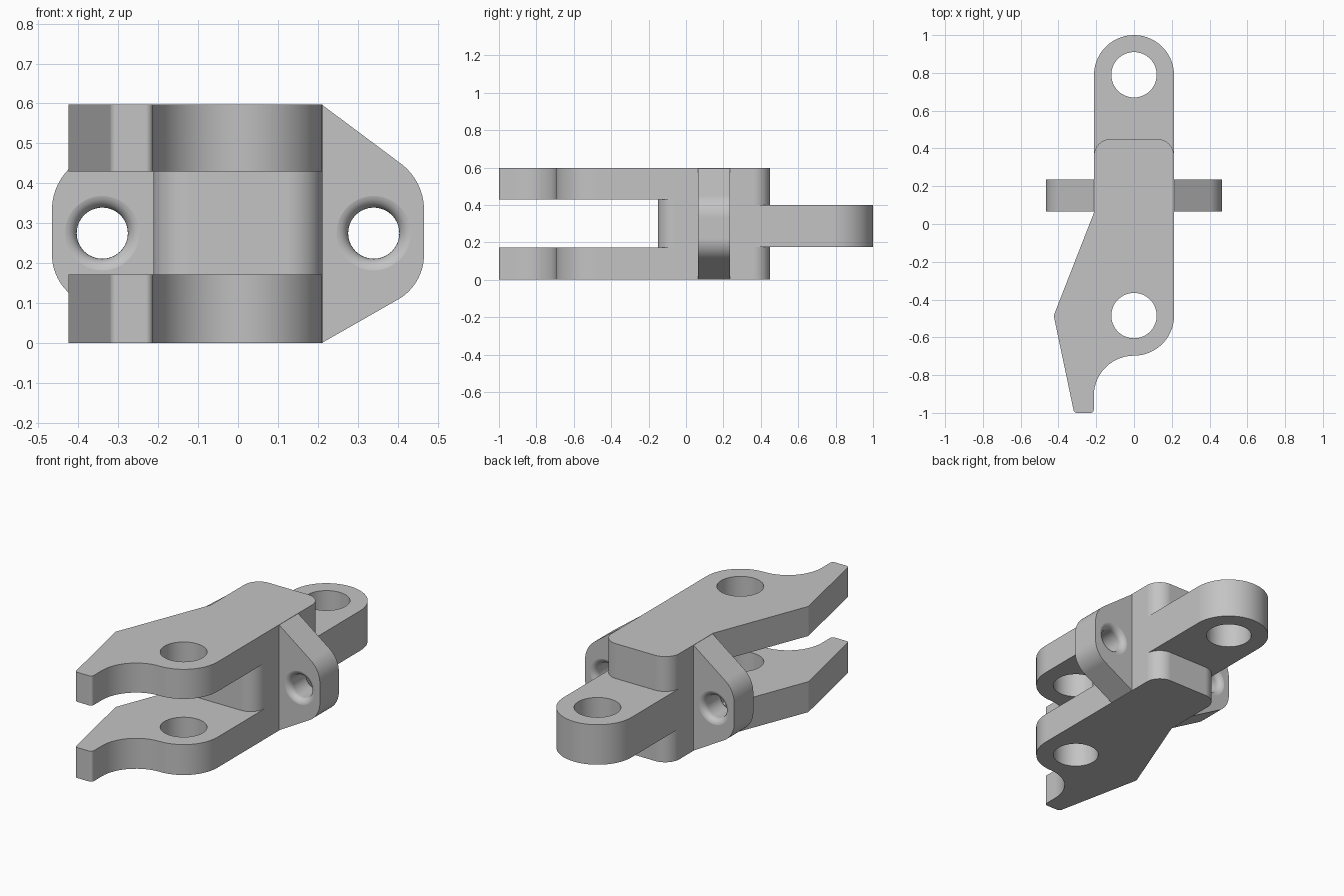
import bpy, bmesh, math
from mathutils import Vector

if "Cube" in bpy.data.objects:
    bpy.data.objects.remove(bpy.data.objects["Cube"], do_unlink=True)

HALF, TOP = 0.212, 0.597          # body half width and full height
SLOT_LOW, SLOT_HIGH = 0.172, 0.43  # gap between the two jaws
EAR_FRONT, EAR_BACK = 0.065, 0.235

grey = bpy.data.materials.new("plain grey")
grey.use_nodes = True
grey.diffuse_color = (0.55, 0.55, 0.55, 1)
grey.node_tree.nodes["Principled BSDF"].inputs["Base Color"].default_value = grey.diffuse_color


def rounded(corners, steps=14):
    """Outline through (x, y, radius) corners with true tangent fillets."""
    out = []
    for i, (x, y, r) in enumerate(corners):
        p = Vector((x, y))
        a = (Vector(corners[i - 1][:2]) - p).normalized()
        b = (Vector(corners[(i + 1) % len(corners)][:2]) - p).normalized()
        pts = [p]
        if r:
            half = a.angle(b) / 2
            centre = p + (a + b).normalized() * r / math.sin(half)
            start = p + a * r / math.tan(half) - centre
            end = p + b * r / math.tan(half) - centre
            turn = start.angle(end)
            pts = [centre + (start * math.sin((1 - k / steps) * turn)
                             + end * math.sin(k / steps * turn)) / math.sin(turn)
                   for k in range(steps + 1)]
        for q in pts:
            if not out or (q - out[-1]).length > 1e-4:
                out.append(q)
    return out


def make(name, bm):
    bmesh.ops.recalc_face_normals(bm, faces=bm.faces)
    mesh = bpy.data.meshes.new(name)
    bm.to_mesh(mesh)
    bm.free()
    mesh.materials.append(grey)
    obj = bpy.data.objects.new(name, mesh)
    bpy.context.collection.objects.link(obj)
    return obj


def prism(name, outline, low, high, upright=False):
    """Extrude an outline along z, or along y when upright."""
    bm = bmesh.new()
    place = (lambda p, d: (p.x, d, p.y)) if upright else (lambda p, d: (p.x, p.y, d))
    face = bm.faces.new([bm.verts.new(place(p, low)) for p in outline])
    grown = bmesh.ops.extrude_face_region(bm, geom=[face])["geom"]
    shift = (0, high - low, 0) if upright else (0, 0, high - low)
    bmesh.ops.translate(bm, vec=shift, verts=[v for v in grown if isinstance(v, bmesh.types.BMVert)])
    return make(name, bm)


def lathe(profile, place, sides=64):
    """Closed revolved cutter from (radius, distance along axis) pairs."""
    bm = bmesh.new()
    rings = []
    for r, d in profile:
        angles = [math.tau * k / sides for k in range(sides)]
        rings.append([bm.verts.new(place(r * math.cos(t), r * math.sin(t), d)) for t in angles])
    for lower, upper in zip(rings, rings[1:]):
        for k in range(sides):
            n = (k + 1) % sides
            bm.faces.new((lower[k], lower[n], upper[n], upper[k]))
    bm.faces.new(rings[0])
    bm.faces.new(rings[-1])
    cutter = make("hole_cutter", bm)
    cutter.hide_render = True
    return cutter


def cut(obj, cutter):
    mod = obj.modifiers.new("hole", "BOOLEAN")
    mod.operation, mod.solver, mod.object = "DIFFERENCE", "EXACT", cutter
    graph = bpy.context.evaluated_depsgraph_get()
    mesh = bpy.data.meshes.new_from_object(obj.evaluated_get(graph))
    obj.modifiers.clear()
    obj.data = mesh
    bpy.data.objects.remove(cutter, do_unlink=True)


def pin_hole(obj, y):
    cut(obj, lathe([(0.12, -0.1), (0.12, 0.8)], lambda a, b, d: (a, y + b, d)))


def flared_hole(obj, x):
    bore, flare = 0.064, 0.035
    middle, half = (EAR_FRONT + EAR_BACK) / 2, (EAR_BACK - EAR_FRONT) / 2 + 0.0005
    side = [(bore + flare * (1 - math.cos(t)), half - flare + flare * math.sin(t))
            for t in (math.pi / 2 * k / 8 for k in range(9))]
    side.append((bore + flare, half + 0.03))
    profile = [(r, -d) for r, d in reversed(side)] + side
    cut(obj, lathe(profile, lambda a, b, d: (x + a, middle + d, 0.275 + b)))


parts = []

# Two hooked jaws with the body ends above and below the slot
jaw = rounded([(HALF, 0.45, 0.09), (-HALF, 0.45, 0.09), (-HALF, 0.06, 0),
               (-0.425, -0.485, 0), (-0.317, -1, 0.018), (-0.213, -1, 0.018),
               (-0.213, -0.697, 0.2129), (HALF, -0.697, HALF)])
for name, low, high in (("lower_jaw", 0, SLOT_LOW), ("upper_jaw", SLOT_HIGH, TOP)):
    part = prism(name, jaw, low, high)
    pin_hole(part, -0.485)
    parts.append(part)

# Central block joining the jaws
parts.append(prism("central_block", rounded(
    [(s * HALF, y, 0.09) for s, y in ((1, 0.45), (-1, 0.45), (-1, -0.15), (1, -0.15))]),
    SLOT_LOW, SLOT_HIGH))

# Rear tongue with its pin hole
tongue = prism("rear_tongue", rounded(
    [(HALF, 0.25, 0), (HALF, 1, HALF), (-HALF, 1, HALF), (-HALF, 0.25, 0)]), 0.174, 0.40)
pin_hole(tongue, 0.79)
parts.append(tongue)

# Mirrored side ears with flared cross holes
for name, s in (("left_ear", 1), ("right_ear", -1)):
    ear = prism(name, rounded([(s * 0.21, 0, 0), (s * 0.466, 0.146, 0.13),
                               (s * 0.466, 0.406, 0.145), (s * 0.21, TOP, 0)]),
                EAR_FRONT, EAR_BACK, upright=True)
    flared_hole(ear, s * 0.34)
    parts.append(ear)

# Smooth curves, crisp edges, flat large faces
for part in parts:
    part.data.polygons.foreach_set("use_smooth", [True] * len(part.data.polygons))
    part.data.set_sharp_from_angle(angle=math.radians(15))
    weighted = part.modifiers.new("even shading", "WEIGHTED_NORMAL")
    weighted.keep_sharp = True
